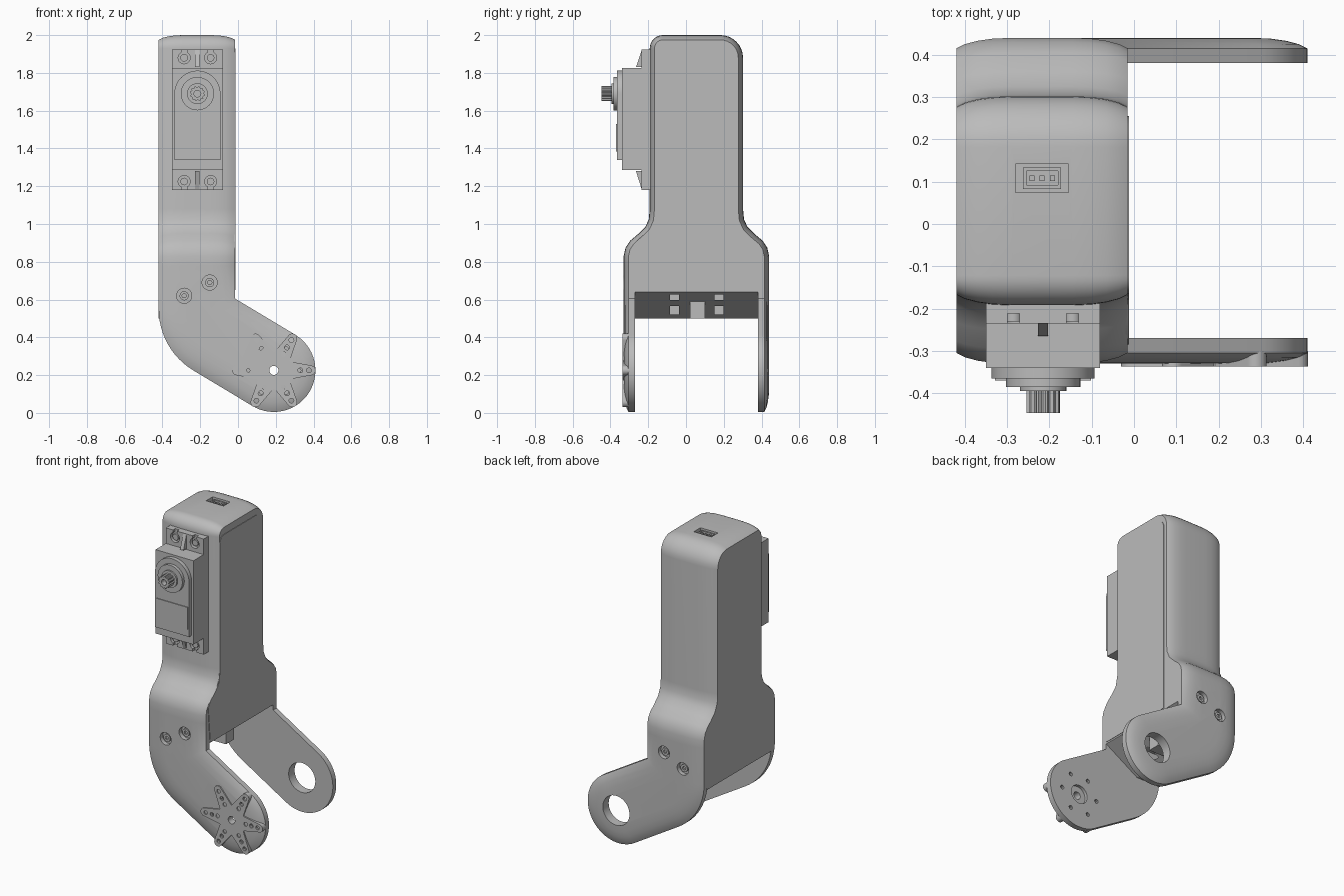
import bpy, bmesh
from math import sin, cos, radians
from mathutils import Vector

cube = bpy.data.objects.get("Cube")
if cube:
    bpy.data.objects.remove(cube)

grey = bpy.data.materials.new("plain grey")
grey.use_nodes = True
grey.diffuse_color = (0.5, 0.5, 0.5, 1)
grey.node_tree.nodes["Principled BSDF"].inputs["Base Color"].default_value = (0.5, 0.5, 0.5, 1)
parts = []


def loft(name, loops):
    """Skin a stack of equal closed loops and cap both ends."""
    bm = bmesh.new()
    rings = [[bm.verts.new(p) for p in loop] for loop in loops]
    n = len(rings[0])
    for a, b in zip(rings, rings[1:]):
        for i in range(n):
            j = (i + 1) % n
            bm.faces.new((a[i], a[j], b[j], b[i]))
    bm.faces.new(rings[0][::-1])
    bm.faces.new(rings[-1])
    bmesh.ops.recalc_face_normals(bm, faces=bm.faces[:])
    mesh = bpy.data.meshes.new(name)
    bm.to_mesh(mesh)
    bm.free()
    mesh.materials.append(grey)
    ob = bpy.data.objects.new(name, mesh)
    bpy.context.collection.objects.link(ob)
    parts.append(ob)
    return ob


def prism(name, pts, y0, y1):
    return loft(name, [[(x, y, z) for x, z in pts] for y in (y0, y1)])


def box(name, x0, x1, y0, y1, z0, z1):
    return prism(name, [(x0, z0), (x1, z0), (x1, z1), (x0, z1)], y0, y1)


def arc(cx, cz, r, a0, a1, n):
    angles = [radians(a0 + (a1 - a0) * i / n) for i in range(n + 1)]
    return [(cx + r * cos(a), cz + r * sin(a)) for a in angles]


def rod(name, x, z, r, y0, y1, n=32):
    return prism(name, arc(x, z, r, 0, 360, n)[:-1], y0, y1)


def cut(ob, cutters):
    """Subtract the cutters, bake the result and drop them."""
    for c in cutters:
        mod = ob.modifiers.new("cut", "BOOLEAN")
        mod.operation, mod.solver, mod.object = "DIFFERENCE", "EXACT", c
        c.hide_render = True
    graph = bpy.context.evaluated_depsgraph_get()
    graph.update()
    mesh = bpy.data.meshes.new_from_object(ob.evaluated_get(graph))
    ob.modifiers.clear()
    ob.data = mesh
    for c in cutters:
        parts.remove(c)
        bpy.data.objects.remove(c)


def inset(pts, s, seam):
    """Move a counter-clockwise outline inwards, keeping its seam height."""
    out = []
    for i, p in enumerate(pts):
        p, a, b = Vector(p), Vector(pts[i - 1]), Vector(pts[(i + 1) % len(pts)])
        d, e = (p - a).normalized(), (b - p).normalized()
        m, k = Vector((-d.y, d.x)), Vector((-e.y, e.x))
        q = p + s * (m + k) / (1 + m.dot(k))
        out.append((q.x, seam if abs(p.y - seam) < 1e-4 else q.y))
    return out


SEAM = 0.78
LEFT, RIGHT, MID_Y = -0.42, -0.015, 0.055
# softened border: distance in from the edge, drop of the surface
SOFT = [(0, 0.025), (0.02, 0.015), (0.05, 0.007), (0.085, 0.002), (0.13, 0)]

# main housing: side profile skinned across the width
flare = [(0.385, SEAM), (0.385, 0.83), (0.375, 0.875), (0.35, 0.912), (0.305, 0.95),
         (0.27, 0.985), (0.252, 1.025), (0.247, 1.08)]
profile = [(MID_Y + y, z) for y, z in flare]
profile += arc(0.182, 1.88, 0.12, 0, 90, 8) + arc(-0.122, 1.93, 0.07, 90, 180, 8)
profile += [(MID_Y - y, z) for y, z in reversed(flare)]
slices = [(LEFT + d, s) for d, s in SOFT] + [(RIGHT - d, s) for d, s in reversed(SOFT)]
housing = loft("housing", [[(x, y, z) for y, z in inset(profile, s, SEAM)] for x, s in slices])
cut(housing, [box("socket", -0.28, -0.155, 0.075, 0.142, 1.965, 2.1)])

# side cover, a thin plate following the profile
cover = [(-0.265, 0.65), (0.255, 0.65)] + arc(0.195, 1.87, 0.06, 0, 90, 6)
cover += arc(-0.125, 1.89, 0.04, 90, 180, 6) + [(-0.165, 1.06)]
cover += [(MID_Y - y + 0.035, z) for y, z in reversed(flare[2:6])]
loft("side_cover", [[(x, y, z) for y, z in cover] for x in (RIGHT - 0.01, RIGHT + 0.003)])

# connector in the top socket
plug = box("connector", -0.262, -0.172, 0.083, 0.134, 1.955, 1.992)
cut(plug, [box("plug_cavity", -0.254, -0.18, 0.092, 0.125, 1.975, 2.1)])
for i in range(3):
    x = -0.217 + (i - 1) * 0.024
    box("connector_pin", x - 0.006, x + 0.006, 0.102, 0.115, 1.965, 1.988)

# bridge block between the legs, with nut pockets on its sloped underside
bridge = prism("bridge", [(LEFT, 0.5), (-0.25, 0.5), (RIGHT, 0.64), (RIGHT, SEAM), (LEFT, SEAM)],
               -0.275, 0.385)
pockets = []
for y in (-0.06, 0.175):
    pockets.append(box("pocket", -0.14, 0, y - 0.024, y + 0.024, 0.597, 0.628))
    pockets.append(box("pocket", -0.28, 0, y - 0.024, y + 0.024, 0.52, 0.567))
cut(bridge, pockets)
box("bridge_rib", -0.25, -0.1, 0.02, 0.1, 0.5, 0.65)

# legs: bent outline with a softened outer border
HX, HZ = 0.19, 0.225
outline = [(LEFT, SEAM)] + arc(-0.04, 0.55, 0.38, 180, 239, 12)
outline += arc(HX, HZ, 0.22, 239, 419, 32) + [(RIGHT, 0.605), (RIGHT, SEAM)]
SCREWS = [(-0.15, 0.69), (-0.285, 0.62)]


def leg(name, outer, side):
    layers = [(0.06, 0)] + [(drop, d) for d, drop in SOFT]
    ob = loft(name, [[(x, outer - side * t, z) for x, z in inset(outline, d, SEAM)]
                     for t, d in layers])
    ends = sorted((outer - side * 0.028, outer + side * 0.05))
    cut(ob, [rod("bore", x, z, 0.04, *ends) for x, z in SCREWS])
    for x, z in SCREWS:
        head = rod(name + "_screw", x, z, 0.024, *sorted((outer - side * 0.04, outer - side * 0.012)))
        cut(head, [rod("hex", x, z, 0.012, *sorted((outer - side * 0.022, outer)), n=6)])
    return ob


def spots(radii):
    return [(HX + r * cos(radians(a)), HZ + r * sin(radians(a)))
            for a in range(0, 360, 60) for r in radii]


front_leg = leg("front_leg", -0.33, -1)
cut(front_leg, [rod("axle", HX, HZ, 0.024, -0.4, -0.2), rod("axle_bore", HX, HZ, 0.06, -0.29, -0.2)]
    + [rod("pin", x, z, 0.013, -0.4, -0.2, 10) for x, z in spots([0.13])])
back_leg = leg("back_leg", 0.44, 1)
cut(back_leg, [rod("bearing_hole", HX, HZ, 0.095, 0.3, 0.5, 48)])

# six-armed horn on the front leg
star = []
for a in range(0, 360, 60):
    c, s = cos(radians(a)), sin(radians(a))
    arm = [(0.085, -0.047)] + arc(0.195, 0, 0.026, -80, 80, 8) + [(0.085, 0.047)]
    star += [(HX + u * c - v * s, HZ + u * s + v * c) for u, v in arm]
horn = prism("horn", star, -0.337, -0.3)
cut(horn, [rod("axle", HX, HZ, 0.024, -0.4, -0.2)]
    + [rod("pin", x, z, 0.013, -0.4, -0.2, 10) for x, z in spots([0.1, 0.14, 0.185])])

# servo motor on the housing front
SX, SZ = -0.215, 1.69
flange = box("servo_flange", -0.35, -0.08, -0.235, -0.185, 1.18, 1.925)
holes = []
for z, tip in ((1.88, 1.95), (1.225, 1.15)):
    for x in (SX - 0.07, SX + 0.07):
        holes.append(rod("ear_hole", x, z, 0.032, -0.3, -0.212, 20))
        holes.append(box("ear_slot", x - 0.014, x + 0.014, -0.3, -0.212, *sorted((z, tip))))
cut(flange, holes)
for z in (1.88, 1.225):
    for x in (SX - 0.07, SX + 0.07):
        rod("mount_screw", x, z, 0.02, -0.23, -0.2, 16)
box("servo_case", -0.35, -0.08, -0.34, -0.19, 1.285, 1.825)
for root, tip in ((1.83, 1.92), (1.28, 1.185)):
    side = [(-0.23, root), (-0.265, root), (-0.235, tip), (-0.23, tip)]
    loft("servo_rib", [[(x, y, z) for y, z in side] for x in (SX - 0.012, SX + 0.012)])
lid = [(SX - 0.122, 1.34), (SX + 0.122, 1.34)] + arc(SX, SZ, 0.122, 0, 180, 24)
prism("servo_lid", lid, -0.365, -0.33)
box("servo_label", SX - 0.113, SX + 0.113, -0.37, -0.36, 1.385, 1.53)
rod("shaft_collar", SX, SZ, 0.088, -0.385, -0.36, 40)
rod("shaft_step", SX, SZ, 0.055, -0.395, -0.38)

# toothed output shaft with a centre bore
teeth = [p for i in range(24) for p in arc(SX, SZ, 0.04 if i % 2 else 0.034, i * 15, i * 15 + 7, 1)]
shaft = prism("output_shaft", teeth, -0.447, -0.38)
cut(shaft, [rod("shaft_bore", SX, SZ, 0.018, -0.5, -0.41, 20)])

# smooth the rounded parts, keep edges sharp
bpy.ops.object.select_all(action="DESELECT")
for ob in parts:
    ob.select_set(True)
bpy.context.view_layer.objects.active = housing
bpy.ops.object.shade_smooth_by_angle(angle=radians(30))
